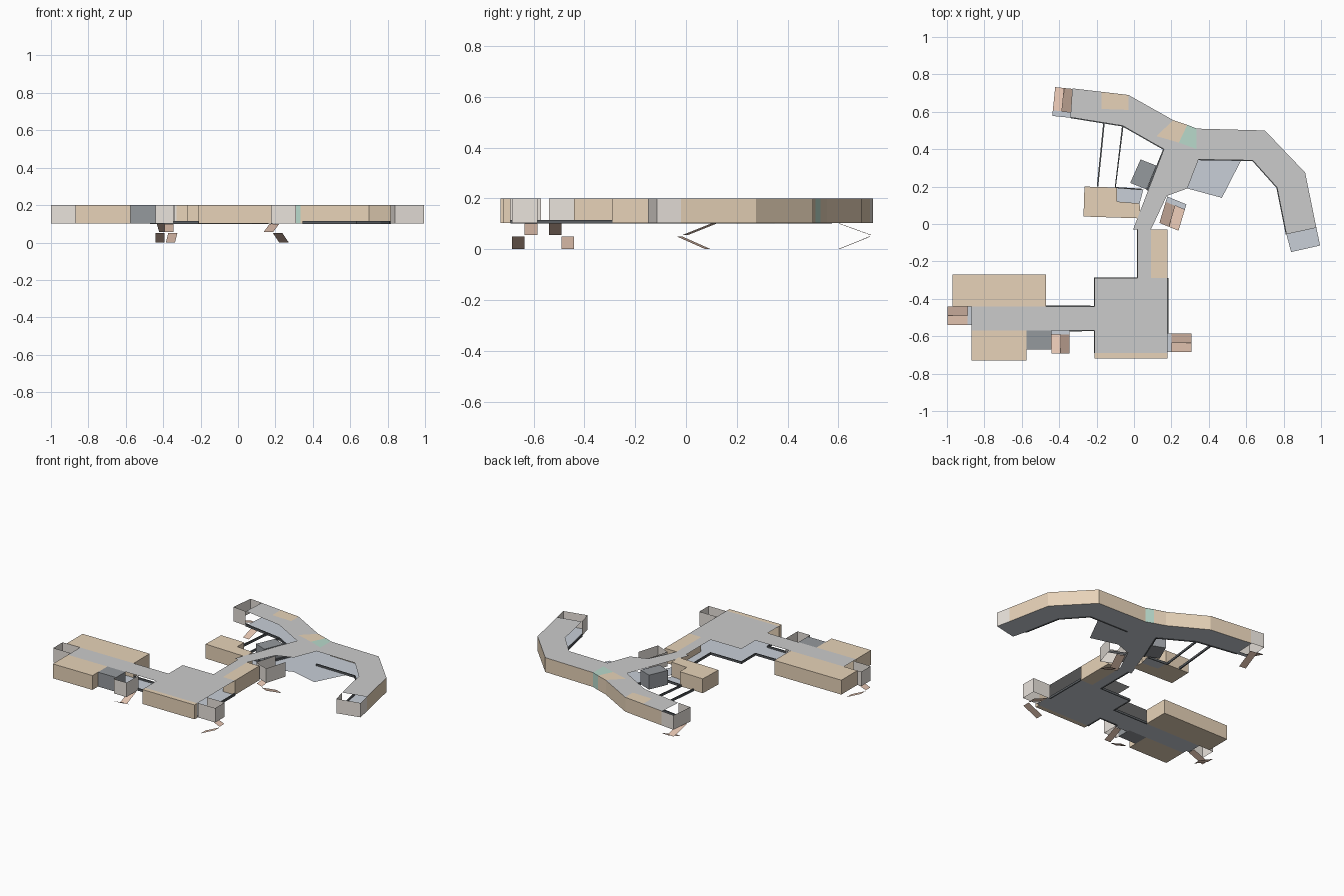
import bpy
from mathutils import Vector

if "Cube" in bpy.data.objects:
    bpy.data.objects.remove(bpy.data.objects["Cube"])


def mat(name, rgb):
    m = bpy.data.materials.new(name)
    m.diffuse_color = (*rgb, 1)
    m.use_nodes = True
    m.node_tree.nodes["Principled BSDF"].inputs["Base Color"].default_value = m.diffuse_color
    return m


TAN = mat("tan", (0.80, 0.65, 0.48))
ROOF = mat("roof_grey", (0.65, 0.65, 0.65))
FLOOR = mat("floor_blue_grey", (0.58, 0.62, 0.68))
DARK = mat("dark_grey", (0.30, 0.32, 0.34))
BLACK = mat("curb_black", (0.10, 0.11, 0.12))
PALE = mat("pale_wall", (0.82, 0.77, 0.72))
TEAL = mat("teal", (0.48, 0.70, 0.60))
STAIR = mat("stair_brown", (0.76, 0.54, 0.43))
Z0, Z1 = 0.103, 0.20


def make(name, verts, faces, m):
    me = bpy.data.meshes.new(name)
    me.from_pydata(verts, [], faces)
    me.materials.append(m)
    ob = bpy.data.objects.new(name, me)
    bpy.context.collection.objects.link(ob)
    return ob


def ccw(pts):
    area = sum(a[0] * b[1] - b[0] * a[1] for a, b in zip(pts, pts[1:] + pts[:1]))
    return pts if area > 0 else pts[::-1]


def prism(name, pts, m, z0=Z0, z1=Z1):
    pts, n = ccw(list(pts)), len(pts)
    verts = [(x, y, z) for z in (z0, z1) for x, y in pts]
    faces = [[i, (i + 1) % n, n + (i + 1) % n, n + i] for i in range(n)]
    return make(name, verts, faces + [list(range(n))[::-1], list(range(n, 2 * n))], m)


def sheet(name, pts, m, z):
    pts = ccw(list(pts))
    return make(name, [(x, y, z) for x, y in pts], [list(range(len(pts)))], m)


def ribbon(name, pts, m, z0=Z0, z1=Z1, thick=0):
    n = len(pts)
    verts = [(x, y, z) for z in (z0, z1) for x, y in pts]
    ob = make(name, verts, [[i, i + 1, n + i + 1, n + i] for i in range(n - 1)], m)
    if thick:
        mod = ob.modifiers.new("thickness", 'SOLIDIFY')
        mod.thickness, mod.offset = thick, 0
    return ob


def rect(x0, y0, x1, y1):
    return [(x0, y0), (x1, y0), (x1, y1), (x0, y1)]


def covered(name, pts):
    sheet(name + "_roof", pts, ROOF, Z1)
    sheet(name + "_floor", pts, FLOOR, Z0)


def curb(name, pts):
    ribbon(name + "_curb", pts, BLACK, 0.1, 0.115, 0.008)


def stairwell(name, start, run, half, lead=0.02, walls=(0, 1, 2)):
    """Open-topped shaft with a landing and two flights folded back."""
    s, r, h = Vector(start), Vector(run), Vector(half)
    c = [s, s + r, s + r + 2 * h, s + 2 * h, s]
    for i in walls:
        ribbon(f"{name}_wall_{i}", [c[i], c[i + 1]], PALE)
    a = s + r.normalized() * lead
    e = s + r * 0.98
    sheet(name + "_landing", [s, a, a + 2 * h, s + 2 * h], FLOOR, Z0)
    for part, o, za, ze in (("upper", Vector((0, 0)), 0.1, 0.055), ("lower", h, 0.0, 0.05)):
        q = [(a + o, za), (e + o, ze), (e + o + h, ze), (a + o + h, za)]
        make(f"{name}_{part}_flight", [(p.x, p.y, z) for p, z in q], [[0, 1, 2, 3]], STAIR)


# South wing: corridor, hall, link
covered("west_corridor", rect(-0.87, -0.57, -0.21, -0.44))
covered("hall", rect(-0.21, -0.69, 0.18, -0.29))
covered("link_corridor", rect(0.02, -0.29, 0.09, -0.03))
rooms = {
    "north_room": (-0.97, -0.44, -0.47, -0.27),
    "south_room": (-0.87, -0.73, -0.575, -0.57),
    "hall_front_room": (-0.21, -0.72, 0.18, -0.69),
    "link_room": (0.09, -0.29, 0.18, -0.03),
}
for k, v in rooms.items():
    prism(k, rect(*v), TAN)
prism("south_service_block", rect(-0.575, -0.67, -0.44, -0.57), DARK)
curb("corridor_south", [(-0.345, -0.57), (-0.21, -0.57), (-0.21, -0.69)])
curb("corridor_north", [(-0.47, -0.44), (-0.21, -0.44), (-0.21, -0.29), (0.02, -0.29),
                        (0.02, -0.03)])
curb("hall_east", [(0.18, -0.585), (0.18, -0.29)])

# Curved north wing: open inner side, walled outer side
outer = [(-0.33, 0.725), (-0.03, 0.69), (0.21, 0.555), (0.285, 0.53), (0.335, 0.51),
         (0.70, 0.50), (0.915, 0.275), (0.975, -0.02)]
inner = [(-0.34, 0.57), (-0.06, 0.525), (0.16, 0.40), (0.345, 0.345), (0.635, 0.34),
         (0.765, 0.195), (0.815, -0.055)]
covered("curved_wing", outer + inner[::-1])
ribbon("outer_wall_west", outer[:4], TAN)
ribbon("outer_wall_teal", outer[3:5], TEAL)
ribbon("outer_wall_east", outer[4:], TAN)
curb("inner_west", inner[:3])
curb("inner_east", inner[3:])

# Roof panels of the small rooms inside the wing
sheet("roof_panel_west", [(-0.175, 0.705), (-0.03, 0.69), (-0.03, 0.61), (-0.175, 0.615)],
      TAN, Z1 + 0.001)
sheet("roof_panel_mid", [(0.12, 0.47), (0.21, 0.555), (0.285, 0.53), (0.24, 0.435)],
      TAN, Z1 + 0.001)
sheet("roof_panel_teal", [(0.24, 0.435), (0.285, 0.53), (0.335, 0.51), (0.335, 0.40)],
      TEAL, Z1 + 0.001)

# Open end terrace of the curve
end = [(0.975, -0.02), (0.995, -0.115), (0.84, -0.15), (0.815, -0.055)]
sheet("end_terrace_floor", end, FLOOR, Z0)
ribbon("end_terrace_wall", end, PALE)

# Diagonal corridor, courtyard terrace, inner rooms
covered("diagonal_corridor", [(0.16, 0.40), (-0.005, -0.03), (0.09, -0.03), (0.175, 0.15),
                              (0.285, 0.19), (0.345, 0.345)])
curb("diagonal_west", [(0.16, 0.40), (0.07, 0.18)])
court = [(0.345, 0.345), (0.575, 0.345), (0.47, 0.14), (0.285, 0.19)]
sheet("courtyard_floor", court, FLOOR, Z0)
prism("inner_service_block", [(0.035, 0.345), (0.12, 0.312), (0.067, 0.185), (-0.02, 0.22)], DARK)
prism("inner_room", [(-0.265, 0.20), (-0.09, 0.195), (-0.09, 0.12), (0.03, 0.11),
                     (0.035, 0.03), (-0.27, 0.04)], TAN)
sheet("inner_room_terrace", [(-0.09, 0.195), (0.05, 0.185), (0.03, 0.11), (-0.09, 0.12)],
      FLOOR, Z0)
curb("passage_west", [(-0.16, 0.545), (-0.195, 0.20)])
curb("passage_east", [(-0.06, 0.525), (-0.10, 0.195), (0.04, 0.185)])

# Stairwells
stairwell("west_stair", (-0.87, -0.54), (-0.13, 0), (0, 0.05))
stairwell("east_stair", (0.18, -0.585), (0.13, 0), (0, -0.05))
stairwell("south_stair", (-0.345, -0.57), (0, -0.125), (-0.0475, 0))
stairwell("north_stair", (-0.437, 0.578), (0.016, 0.157), (0.0485, -0.005), 0.03, (0, 1, 3))
stairwell("inner_stair", (0.178, 0.147), (-0.043, -0.144), (0.051, -0.021), 0.03)
